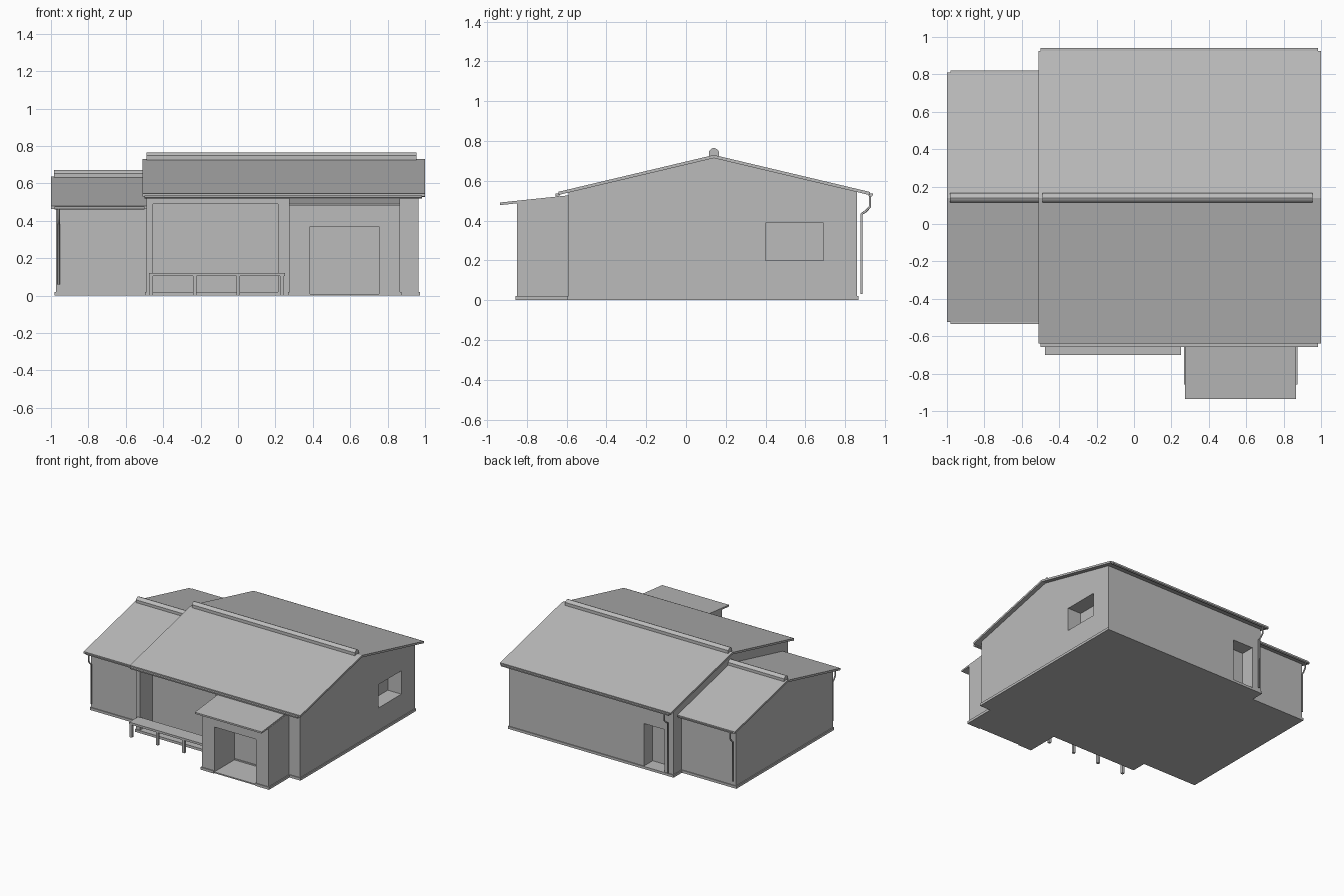
import bpy, bmesh
from mathutils import Vector

cube = bpy.data.objects.get("Cube")
if cube:
    bpy.data.objects.remove(cube, do_unlink=True)

grey = bpy.data.materials.new("plain grey")
grey.use_nodes = True
grey.diffuse_color = (0.5, 0.5, 0.5, 1)
grey.node_tree.nodes["Principled BSDF"].inputs["Base Color"].default_value = (0.5, 0.5, 0.5, 1)


def add(name, data):
    ob = bpy.data.objects.new(name, data)
    bpy.context.collection.objects.link(ob)
    data.materials.clear()
    data.materials.append(grey)
    return ob


def extrude(name, profile, x0, x1):
    """Extrude a (y, z) profile along x."""
    bm = bmesh.new()
    face = bm.faces.new([bm.verts.new((x0, y, z)) for y, z in profile])
    moved = bmesh.ops.extrude_face_region(bm, geom=[face])["geom"]
    bmesh.ops.translate(bm, vec=(x1 - x0, 0, 0),
                        verts=[v for v in moved if isinstance(v, bmesh.types.BMVert)])
    bmesh.ops.recalc_face_normals(bm, faces=bm.faces)
    me = bpy.data.meshes.new(name)
    bm.to_mesh(me)
    bm.free()
    return add(name, me)


def box(name, x0, x1, y0, y1, z0, z1):
    return extrude(name, [(y0, z0), (y1, z0), (y1, z1), (y0, z1)], x0, x1)


def bake(ob):
    """Replace an object's data by its evaluated mesh."""
    dg = bpy.context.evaluated_depsgraph_get()
    return bpy.data.meshes.new_from_object(ob.evaluated_get(dg))


def cut(ob, *bounds):
    """Cut a box-shaped opening."""
    cutter = box("cutter", *bounds)
    cutter.hide_render = True
    mod = ob.modifiers.new("opening", "BOOLEAN")
    mod.operation = "DIFFERENCE"
    mod.solver = "EXACT"
    mod.object = cutter
    me = bake(ob)
    ob.modifiers.clear()
    ob.data = me
    bpy.data.objects.remove(cutter, do_unlink=True)


def pipe(name, points):
    cu = bpy.data.curves.new(name, "CURVE")
    cu.dimensions = "3D"
    cu.bevel_depth = 0.006
    cu.bevel_resolution = 2
    cu.use_fill_caps = True
    sp = cu.splines.new("POLY")
    sp.points.add(len(points) - 1)
    for p, co in zip(sp.points, points):
        p.co = (*co, 1)
    tmp = add(name + "_path", cu)
    me = bake(tmp)
    bpy.data.objects.remove(tmp, do_unlink=True)
    me.name = name
    ob = add(name, me)
    me.shade_smooth()
    return ob


RIDGE = 0.14


def gable_block(name, x0, x1, y0, y1, peak, slope):
    drop = lambda y: peak - abs(y - RIDGE) * slope
    return extrude(name, [(y0, 0), (y1, 0), (y1, drop(y1)), (RIDGE, peak), (y0, drop(y0))], x0, x1)


def gable_roof(name, x0, x1, y0, y1, peak, slope, t=0.016):
    drop = lambda y: peak - abs(y - RIDGE) * slope
    return extrude(name, [(y0, drop(y0) - t), (y0, drop(y0)), (RIDGE, peak), (y1, drop(y1)),
                          (y1, drop(y1) - t), (RIDGE, peak - t)], x0, x1)


def ridge_vent(name, x0, x1, z):
    half = [(0.025, 0), (0.025, 0.026), (0.018, 0.034), (0.009, 0.041)]
    right = [(RIDGE + y, z + h) for y, h in half]
    left = [(RIDGE - y, z + h) for y, h in reversed(half)]
    return extrude(name, right + [(RIDGE, z + 0.044)] + left, x0, x1)


def gutter(name, x0, x1, y, z):
    r = 0.012
    prof = [(y - r, z), (y - r * 0.8, z - r), (y, z - r * 1.4), (y + r * 0.8, z - r), (y + r, z)]
    return extrude(name, prof, x0, x1)


# Main hall with recess, side window and back door
hall = gable_block("main_walls", -0.49, 0.965, -0.59, 0.86, 0.715, 0.237)
cut(hall, -0.455, 0.215, -0.7, -0.43, 0.02, 0.49)
cut(hall, 0.845, 1.1, 0.40, 0.69, 0.20, 0.387)
cut(hall, -0.41, -0.23, 0.75, 1.0, 0.02, 0.36)
gable_roof("main_roof", -0.51, 1.0, -0.64, 0.925, 0.73, 0.237)
ridge_vent("main_ridge_vent", -0.49, 0.955, 0.722)

# Lower wing
gable_block("wing_walls", -0.972, -0.48, -0.47, 0.755, 0.622, 0.237)
gable_roof("wing_roof", -1.0, -0.49, -0.525, 0.81, 0.638, 0.237)
ridge_vent("wing_ridge_vent", -0.985, -0.49, 0.628)

# Entrance porch
porch = extrude("porch_walls", [(-0.85, 0), (-0.58, 0), (-0.58, 0.515), (-0.85, 0.488)], 0.275, 0.867)
cut(porch, 0.385, 0.755, -1.0, -0.592, 0.01, 0.37)
extrude("porch_roof", [(-0.935, 0.478), (-0.58, 0.514), (-0.58, 0.528), (-0.935, 0.491)], 0.272, 0.865)

# Plinths around the foot of the walls
box("main_plinth", -0.497, 0.972, -0.597, 0.867, 0, 0.02)
box("wing_plinth", -0.98, -0.48, -0.477, 0.762, 0, 0.02)
for side, x0, x1 in (("left", 0.755, 0.875), ("right", 0.267, 0.385)):
    box("porch_plinth_" + side, x0, x1, -0.857, -0.59, 0, 0.02)

# Raised bench deck on posts
box("deck_top", -0.475, 0.25, -0.70, -0.585, 0.105, 0.122)
for i in range(4):
    x = -0.465 + i * 0.2333
    box(f"deck_post_{i + 1}", x - 0.01, x + 0.01, -0.695, -0.675, 0, 0.106)
    box(f"deck_bearer_{i + 1}", x - 0.01, x + 0.01, -0.675, -0.59, 0.09, 0.106)

# Gutters along the eaves
gutter("main_front_gutter", -0.50, 0.985, -0.645, 0.536)
gutter("main_back_gutter", -0.50, 0.985, 0.928, 0.536)
gutter("wing_front_gutter", -0.98, -0.50, -0.523, 0.476)
gutter("wing_back_gutter", -0.98, -0.50, 0.808, 0.476)


# Downpipes swing from the gutter back to the wall
def downpipe(name, x, y_gutter, y_wall, z_top, z_foot):
    mid = (y_gutter + y_wall) / 2
    pipe(name, [(x, y_gutter, z_top), (x, y_gutter, z_top - 0.055), (x, mid, z_top - 0.078),
                (x, y_wall, z_top - 0.092), (x, y_wall, z_foot)])


downpipe("main_back_downpipe", -0.455, 0.925, 0.882, 0.525, 0.03)
downpipe("wing_front_downpipe", -0.958, -0.523, -0.49, 0.468, 0.06)
downpipe("wing_back_downpipe", -0.958, 0.808, 0.776, 0.468, 0.06)
